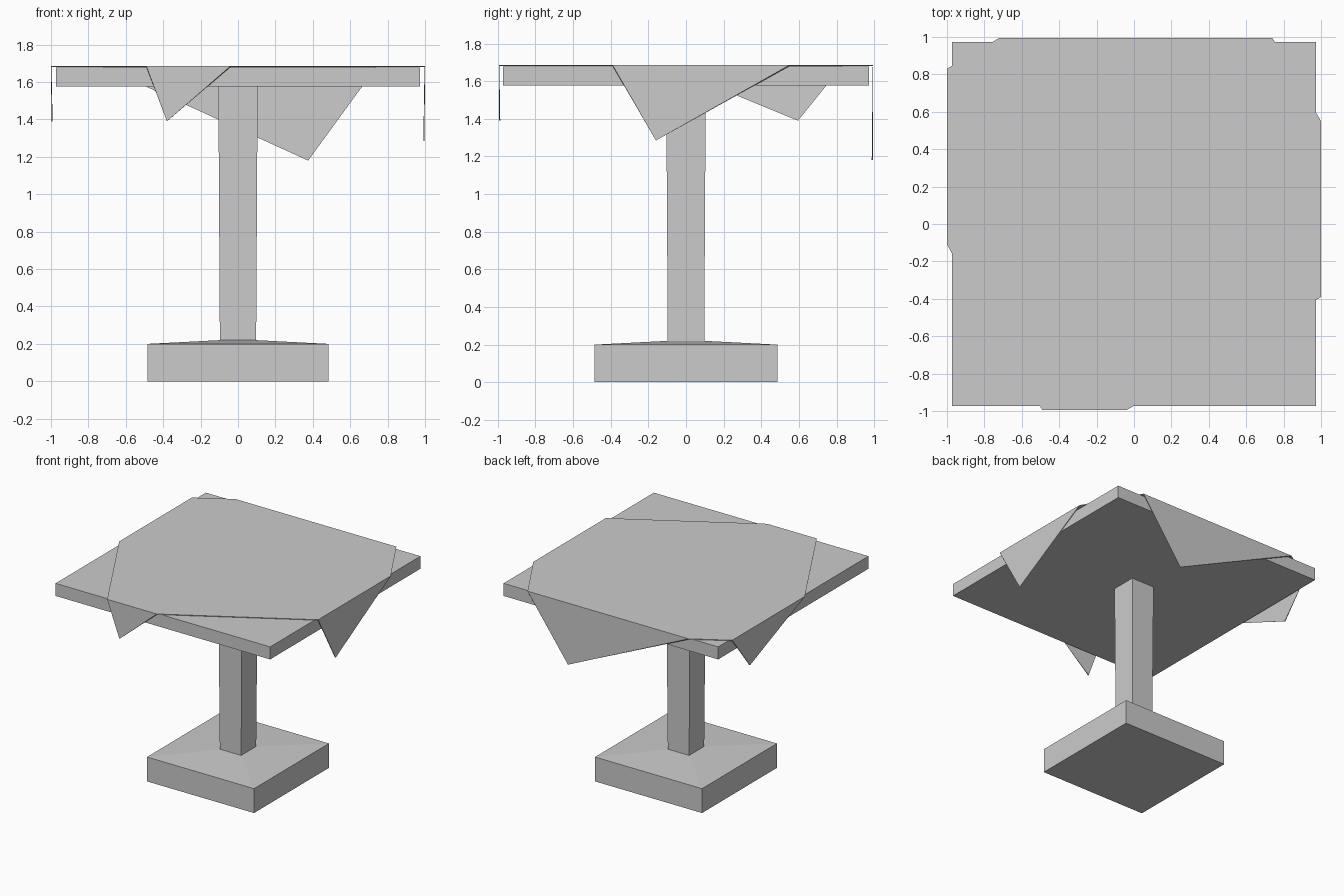
import bpy

if "Cube" in bpy.data.objects:
    bpy.data.objects.remove(bpy.data.objects["Cube"])


def add_mesh(name, verts, faces):
    mesh = bpy.data.meshes.new(name)
    mesh.from_pydata(verts, [], faces)
    mesh.update()
    obj = bpy.data.objects.new(name, mesh)
    bpy.context.collection.objects.link(obj)
    return obj


def square_stack(name, profile, bottom=False, top=False):
    """Four-sided solid from a (half width, z) profile."""
    verts, faces = [], []
    for h, z in profile:
        verts += [(-h, -h, z), (h, -h, z), (h, h, z), (-h, h, z)]
    for r in range(len(profile) - 1):
        a = r * 4
        for i in range(4):
            j = (i + 1) % 4
            faces.append((a + i, a + j, a + 4 + j, a + 4 + i))
    if bottom:
        faces.append((3, 2, 1, 0))
    if top:
        n = len(verts)
        faces.append((n - 4, n - 3, n - 2, n - 1))
    return add_mesh(name, verts, faces)


# Plinth with a shallow sloped top, slightly flared post, and slab
square_stack("base", [(0.485, 0), (0.485, 0.2), (0.097, 0.22)], bottom=True)
square_stack("post", [(0.097, 0.22), (0.105, 1.576)])
square_stack("tabletop", [(0.973, 1.576), (0.973, 1.679)], bottom=True, top=True)

# Twisted cloth: octagonal top, one triangular flap hanging over each side
Z = 1.686
outline = [(-0.49, -0.995), (-0.04, -0.995), (1, -0.39), (1, 0.55),
           (0.74, 0.995), (-0.72, 0.995), (-1, 0.83), (-1, -0.11)]
tips = [(-0.38, -0.993, 1.39), (0.997, -0.16, 1.285),
        (0.375, 0.993, 1.18), (-0.997, 0.595, 1.39)]
verts = [(x, y, Z) for x, y in outline] + tips
faces = [tuple(range(8))] + [(2 * i + 1, 2 * i, 8 + i) for i in range(4)]
cloth = add_mesh("tablecloth", verts, faces)
thick = cloth.modifiers.new("thickness", 'SOLIDIFY')
thick.thickness = 0.006
thick.offset = -1
